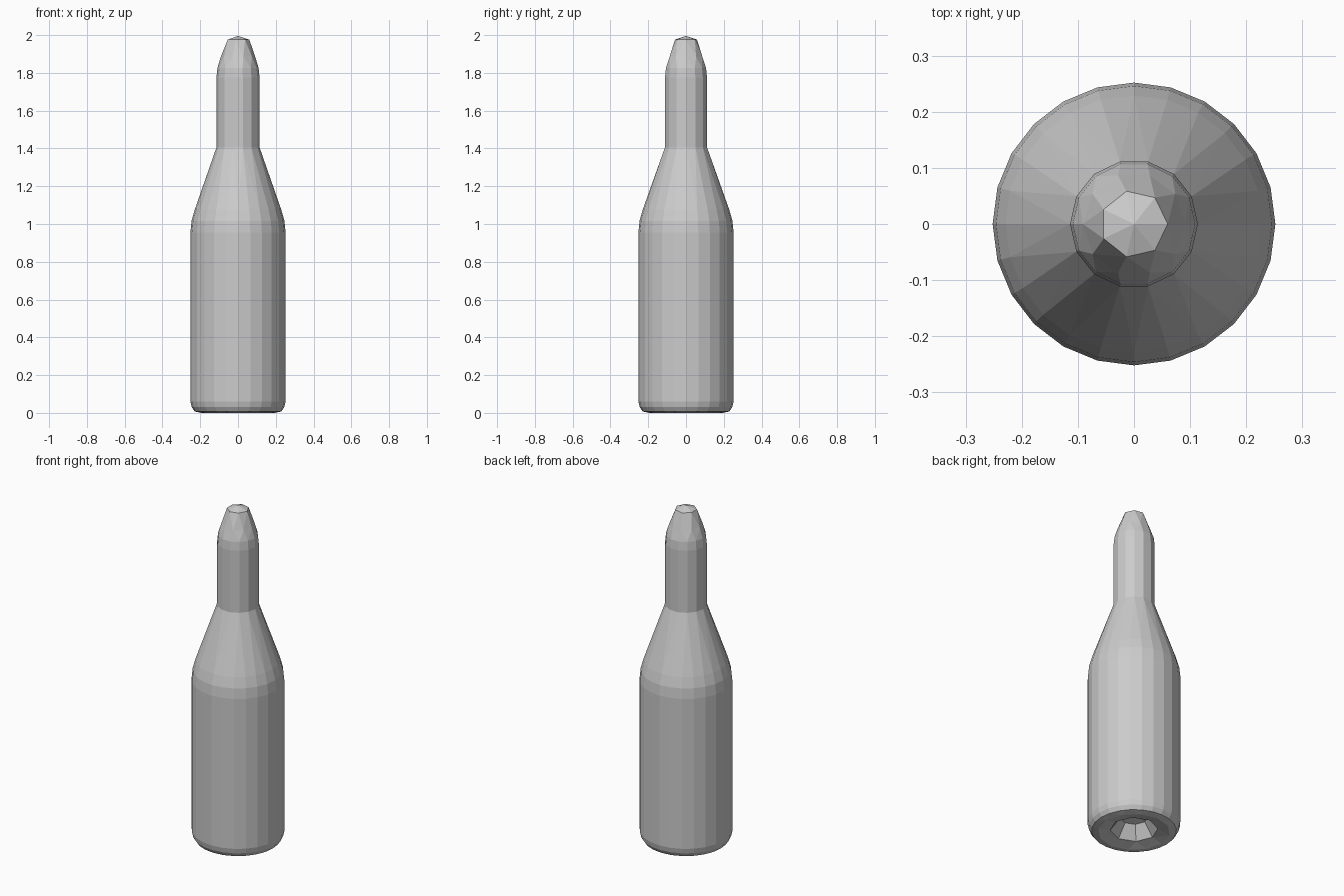
import bpy, bmesh
from math import cos, sin, pi

if "Cube" in bpy.data.objects:
    bpy.data.objects.remove(bpy.data.objects["Cube"])

# Rings from the base recess centre to the tip: radius, height, sides
rings = [
    (0.0, 0.11, 1), (0.075, 0.095, 8), (0.13, 0.02, 8),
    (0.195, 0.004, 12), (0.23, 0.012, 24), (0.245, 0.035, 24), (0.252, 0.065, 24),
    (0.252, 0.96, 24), (0.246, 1.02, 24), (0.229, 1.08, 24),
    (0.114, 1.41, 14), (0.114, 1.78, 14), (0.109, 1.83, 14),
    (0.091, 1.89, 10), (0.06, 1.98, 7), (0.0, 2.0, 1),
]


def make_ring(bm, r, z, n):
    return [bm.verts.new((r * cos(2 * pi * i / n), r * sin(2 * pi * i / n), z))
            for i in range(n)]


def join_rings(bm, a, b):
    """Connect two rings whose side counts may differ."""
    na, nb = len(a), len(b)
    if na == nb:
        for i in range(na):
            j = (i + 1) % na
            bm.faces.new((a[i], a[j], b[j], b[i]))
        return
    ea, eb = (na if na > 1 else 0), (nb if nb > 1 else 0)
    i = j = 0
    while i < ea or j < eb:
        step_a = j >= eb or (i < ea and (i + 0.5) / na <= (j + 0.5) / nb)
        if step_a:
            bm.faces.new((a[i % na], a[(i + 1) % na], b[j % nb]))
            i += 1
        else:
            bm.faces.new((a[i % na], b[(j + 1) % nb], b[j % nb]))
            j += 1


# Faceted bottle with recessed base, sloping shoulder and tapered cap
bm = bmesh.new()
loops = [make_ring(bm, *r) for r in rings]
for lower, upper in zip(loops, loops[1:]):
    join_rings(bm, lower, upper)
bmesh.ops.recalc_face_normals(bm, faces=bm.faces)
mesh = bpy.data.meshes.new("bottle")
bm.to_mesh(mesh)
bm.free()
bottle = bpy.data.objects.new("bottle", mesh)
bpy.context.collection.objects.link(bottle)
low = min(v.co.z for v in mesh.vertices)
bottle.location.z = -low
